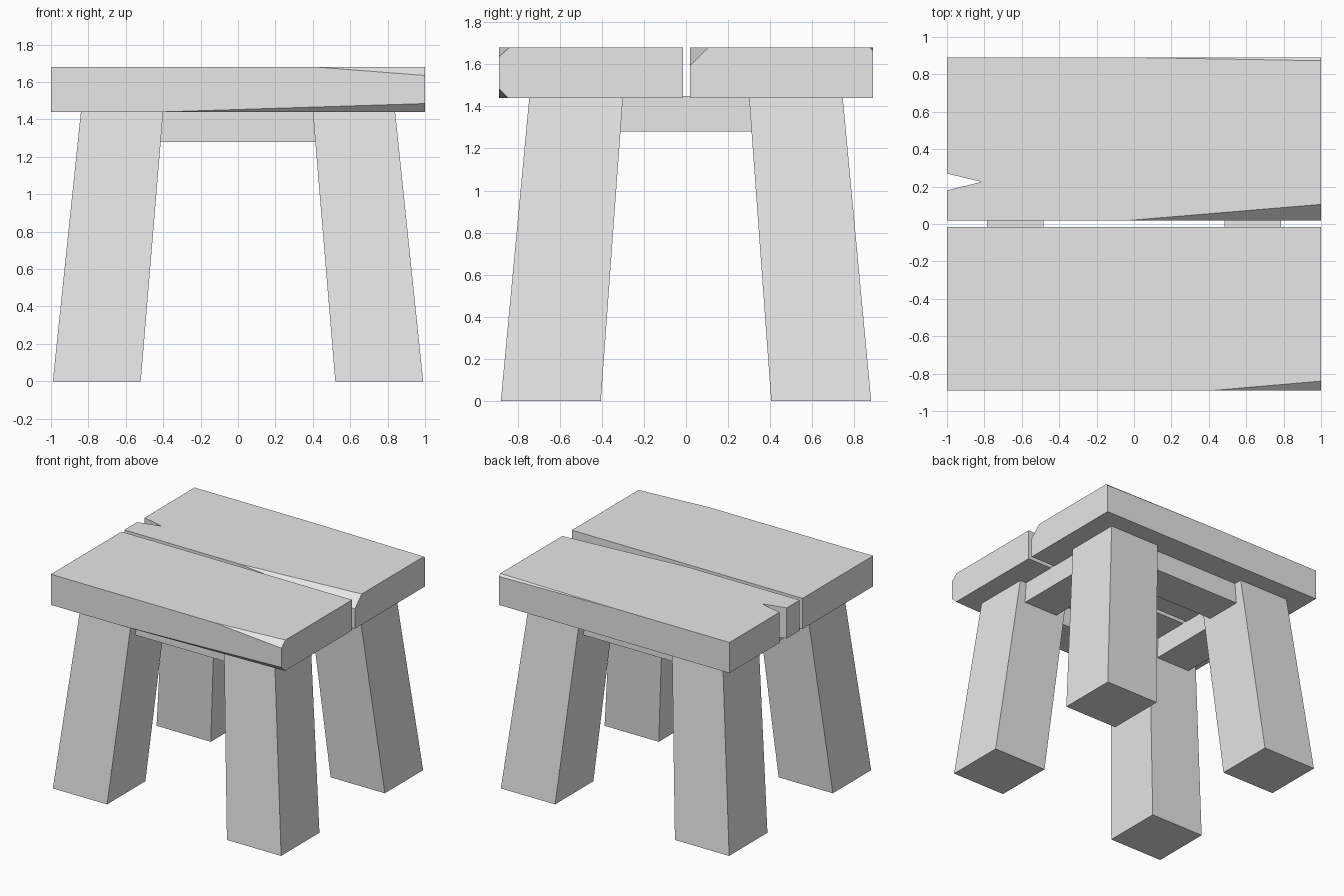
import bpy
import bmesh
from mathutils import Vector

cube = bpy.data.objects.get("Cube")
if cube:
    bpy.data.objects.remove(cube, do_unlink=True)

# One plain colour for the whole stool
grey = bpy.data.materials.new("plain_grey")
grey.use_nodes = True
grey.diffuse_color = (0.8, 0.8, 0.8, 1)
grey.node_tree.nodes["Principled BSDF"].inputs["Base Color"].default_value = grey.diffuse_color

SEAT_LOW, SEAT_TOP = 1.44, 1.68
FRAME_LOW, FRAME_TOP = 1.28, 1.45


def finish(name, bm):
    bmesh.ops.recalc_face_normals(bm, faces=bm.faces)
    mesh = bpy.data.meshes.new(name)
    bm.to_mesh(mesh)
    bm.free()
    mesh.materials.append(grey)
    bpy.context.collection.objects.link(bpy.data.objects.new(name, mesh))


def loft(lower, upper, z0, z1):
    """Closed solid between two matching outlines."""
    bm = bmesh.new()
    low = [bm.verts.new((x, y, z0)) for x, y in lower]
    top = [bm.verts.new((x, y, z1)) for x, y in upper]
    bm.faces.new(low)
    bm.faces.new(top)
    for i in range(len(low)):
        j = (i + 1) % len(low)
        bm.faces.new((low[i], low[j], top[j], top[i]))
    bmesh.ops.recalc_face_normals(bm, faces=bm.faces)
    return bm


def rect(x0, x1, y0, y1):
    return [(x0, y0), (x1, y0), (x1, y1), (x0, y1)]


def chip(bm, start, y, z, dy, dz):
    """Slice a long edge at (y, z), tapering from x = start to the left end."""
    a = Vector((start, y, z))
    b = Vector((1, y + dy, z))
    c = Vector((1, y, z + dz))
    normal = (b - a).cross(c - a).normalized()
    if normal.dot(Vector((0, dy, dz))) > 0:
        normal.negate()
    cut = bmesh.ops.bisect_plane(bm, geom=bm.verts[:] + bm.edges[:] + bm.faces[:],
                                 dist=1e-5, plane_co=a, plane_no=normal, clear_outer=True)
    edges = [e for e in cut["geom_cut"] if isinstance(e, bmesh.types.BMEdge)]
    bmesh.ops.holes_fill(bm, edges=edges, sides=0)


# Front seat plank with two chipped edges
outline = rect(-1, 1, -0.89, -0.015)
bm = loft(outline, outline, SEAT_LOW, SEAT_TOP)
chip(bm, 0.42, -0.89, SEAT_TOP, 0.05, -0.045)
chip(bm, -0.42, -0.89, SEAT_LOW, 0.045, 0.045)
finish("front_seat_plank", bm)

# Back seat plank with a split in its right end and two chipped edges
outline = rect(-1, 1, 0.02, 0.89) + [(-1, 0.27), (-0.815, 0.225), (-1, 0.18)]
bm = loft(outline, outline, SEAT_LOW, SEAT_TOP)
chip(bm, -0.02, 0.02, SEAT_TOP, 0.085, -0.085)
chip(bm, 0.0, 0.89, SEAT_TOP, -0.017, -0.017)
finish("back_seat_plank", bm)

# Splayed legs and the rails joining them
for sx, side in ((1, "left"), (-1, "right")):
    for sy, end in ((-1, "front"), (1, "back")):
        foot = rect(sx * 0.52, sx * 0.99, sy * 0.405, sy * 0.88)
        head = rect(sx * 0.40, sx * 0.84, sy * 0.30, sy * 0.745)
        finish(f"{end}_{side}_leg", loft(foot, head, 0, SEAT_LOW))
    outline = rect(sx * 0.485, sx * 0.785, -0.55, 0.55)
    finish(f"{side}_rail", loft(outline, outline, FRAME_LOW, FRAME_TOP))

for sy, end in ((-1, "front"), (1, "back")):
    outline = rect(-0.6, 0.6, sy * 0.38, sy * 0.68)
    finish(f"{end}_rail", loft(outline, outline, FRAME_LOW, FRAME_TOP))
